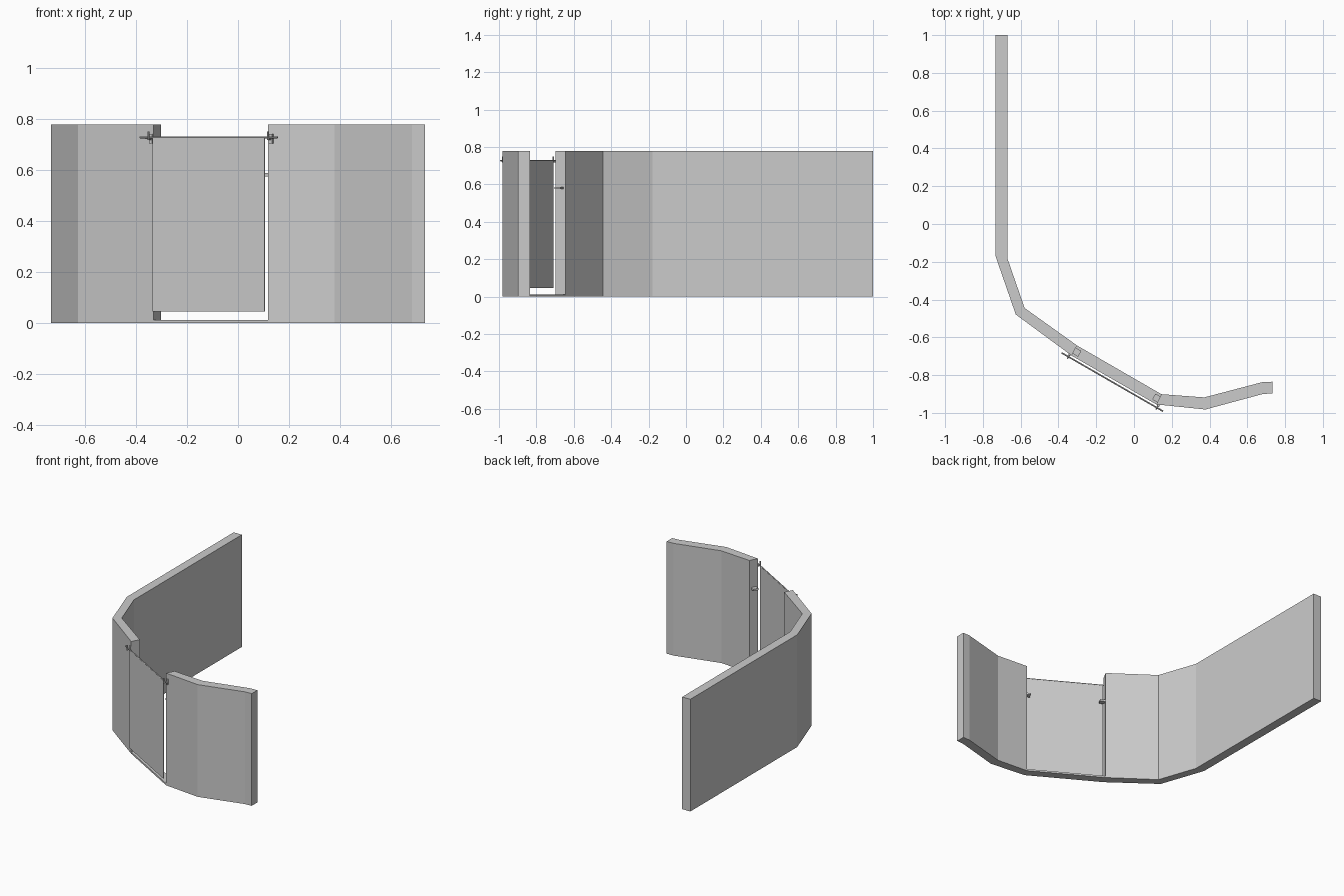
import bpy, bmesh, math
from mathutils import Matrix, Vector

if "Cube" in bpy.data.objects:
    bpy.data.objects.remove(bpy.data.objects["Cube"])


def finish(bm, name):
    bmesh.ops.recalc_face_normals(bm, faces=bm.faces)
    me = bpy.data.meshes.new(name)
    bm.to_mesh(me)
    bm.free()
    ob = bpy.data.objects.new(name, me)
    bpy.context.collection.objects.link(ob)
    return ob


def wall(name, outer, inner, height):
    """Upright strip between matching outer and inner plan outlines."""
    bm = bmesh.new()
    verts = [bm.verts.new((x, y, 0)) for x, y in outer + inner[::-1]]
    n = len(verts)
    faces = [bm.faces.new((verts[i], verts[i + 1], verts[n - 2 - i], verts[n - 1 - i]))
             for i in range(len(outer) - 1)]
    top = bmesh.ops.extrude_face_region(bm, geom=faces, use_keep_orig=True)
    bmesh.ops.translate(bm, vec=(0, 0, height),
                        verts=[g for g in top["geom"] if isinstance(g, bmesh.types.BMVert)])
    return finish(bm, name)


# Doorway frame: local x along the opening, local y inward
LEFT, RIGHT = Vector((-0.33, -0.697, 0)), Vector((0.118, -0.955, 0))
SPAN = (RIGHT - LEFT).length
along = (RIGHT - LEFT).normalized()
FRAME = Matrix.Translation(LEFT) @ Matrix.Rotation(math.atan2(along.y, along.x), 4, 'Z')


def box(name, lo, hi):
    lo, hi = Vector(lo), Vector(hi)
    bm = bmesh.new()
    bmesh.ops.create_cube(bm, size=1)
    bmesh.ops.scale(bm, vec=hi - lo, verts=bm.verts)
    bmesh.ops.translate(bm, vec=(lo + hi) / 2, verts=bm.verts)
    ob = finish(bm, name)
    ob.matrix_world = FRAME
    return ob


def rod(name, a, b, radius):
    a, b = Vector(a), Vector(b)
    m = Matrix.Translation((a + b) / 2) @ (b - a).to_track_quat('Z', 'Y').to_matrix().to_4x4()
    bm = bmesh.new()
    bmesh.ops.create_cone(bm, cap_ends=True, segments=8, radius1=radius, radius2=radius,
                          depth=(b - a).length, matrix=m)
    ob = finish(bm, name)
    ob.matrix_world = FRAME
    return ob


# Bent walls on both sides of the doorway, joined by a thin sill
lo, li = (-0.33, -0.697), (-0.302, -0.643)
ro, ri = (0.118, -0.955), (0.145, -0.901)
wall("long_wall", [(-0.733, 1), (-0.733, -0.17), (-0.626, -0.479), lo],
     [(-0.671, 1), (-0.671, -0.18), (-0.579, -0.445), li], 0.777)
wall("short_wall", [ro, (0.378, -0.982), (0.682, -0.9), (0.733, -0.897)],
     [ri, (0.372, -0.918), (0.68, -0.837), (0.733, -0.835)], 0.777)
wall("door_sill", [lo, ro], [li, ri], 0.012)

# Thin hanging panel and its rail
box("door_panel", (0.004, -0.016, 0.046), (SPAN - 0.007, -0.011, 0.728))
rod("hanging_rail", (-0.054, -0.0135, 0.727), (SPAN + 0.05, -0.0135, 0.727), 0.004)

# Rail hooks on the outer wall, and small catches inside the doorway
for side, hx, kx in (("left", -0.012, 0.0), ("right", SPAN + 0.012, SPAN)):
    rod(side + "_hook_arm", (hx, 0.02, 0.72), (hx, -0.024, 0.72), 0.004)
    rod(side + "_hook_tip", (hx, -0.022, 0.716), (hx, -0.022, 0.75), 0.004)
    box(side + "_hook_plate", (hx - 0.007, -0.004, 0.704), (hx + 0.007, 0.008, 0.74))
    d = 0.032 if side == "left" else -0.032
    box(side + "_catch", (min(kx - d * 0.3, kx + d), 0.012, 0.574),
        (max(kx - d * 0.3, kx + d), 0.047, 0.587))
